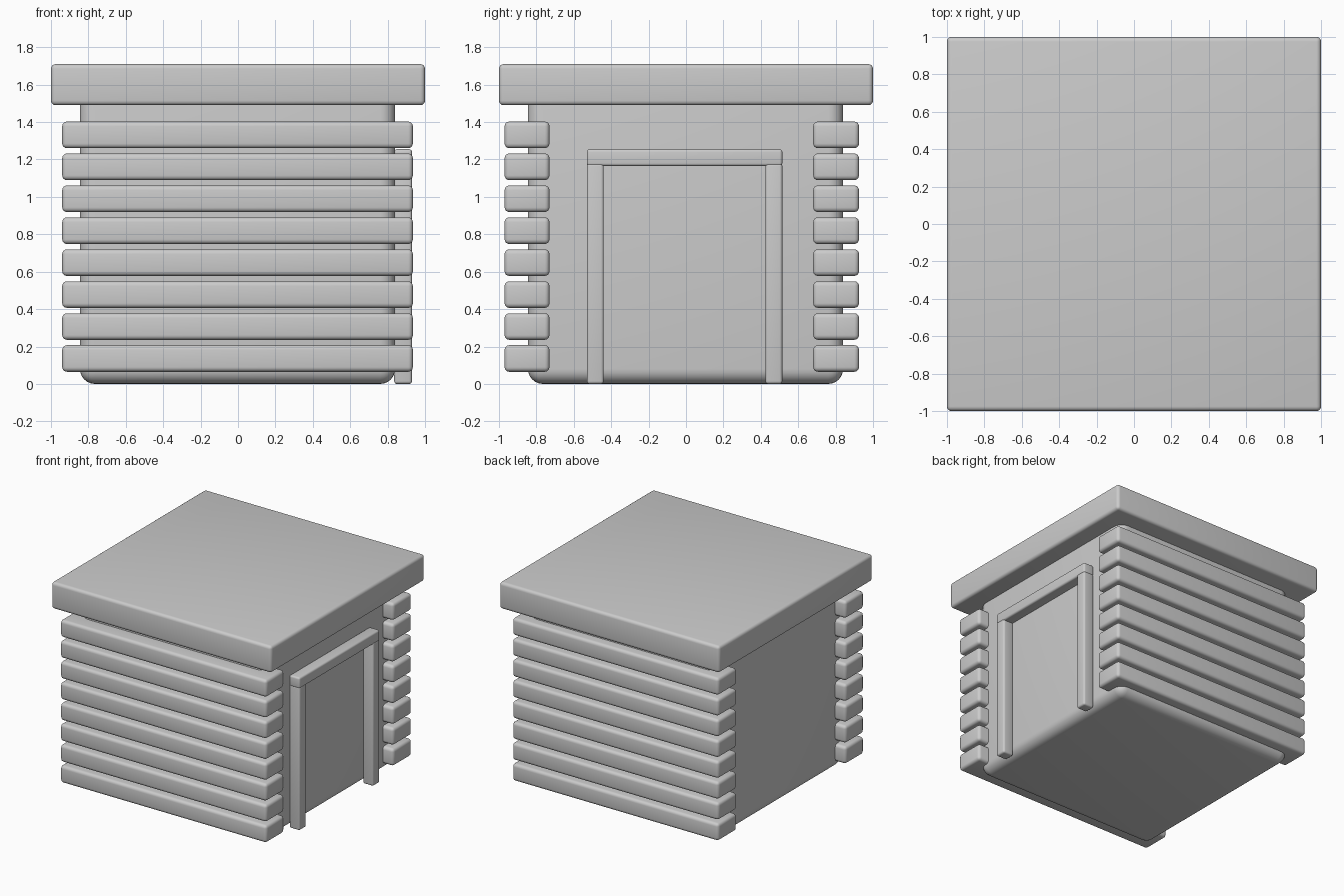
import bpy
import math

# Remove the default cube
cube = bpy.data.objects.get("Cube")
if cube:
    bpy.data.objects.remove(cube, do_unlink=True)

# Single plain grey
grey = bpy.data.materials.new("plain_grey")
grey.use_nodes = True
colour = (0.6, 0.6, 0.6, 1)
grey.diffuse_color = colour
grey.node_tree.nodes["Principled BSDF"].inputs["Base Color"].default_value = colour


def rounded_box(name, x, y, z, radius, segments=4):
    """Box spanning the (low, high) ranges, with rounded edges."""
    spans = (x, y, z)
    bpy.ops.mesh.primitive_cube_add(size=1, location=[(a + b) / 2 for a, b in spans])
    box = bpy.context.object
    box.name = name
    box.scale = [b - a for a, b in spans]
    bpy.ops.object.transform_apply(location=False, rotation=False, scale=True)
    bevel = box.modifiers.new("rounded_edges", 'BEVEL')
    bevel.width = radius
    bevel.segments = segments
    bpy.ops.object.modifier_apply(modifier=bevel.name)
    bpy.ops.object.shade_smooth_by_angle(angle=math.radians(35))
    box.data.materials.append(grey)
    return box


# Cabin body and flat roof
rounded_box("cabin_body", (-0.845, 0.84), (-0.845, 0.84), (0, 1.58), 0.08, 6)
rounded_box("flat_roof", (-1, 1), (-1, 1), (1.49, 1.71), 0.025)

# Horizontal logs on the front and back walls
for i in range(8):
    low = 0.065 + i * 0.1708
    for side, span in (("front", (-0.97, -0.73)), ("back", (0.68, 0.925))):
        rounded_box(f"{side}_log_{i + 1}", (-0.94, 0.935), span, (low, low + 0.142), 0.025)

# Door frame on the left wall
for side, span in (("front", (-0.53, -0.44)), ("back", (0.425, 0.515))):
    rounded_box(f"{side}_door_post", (0.835, 0.93), span, (0, 1.18), 0.015)
rounded_box("door_lintel", (0.835, 0.93), (-0.53, 0.515), (1.165, 1.255), 0.015)
